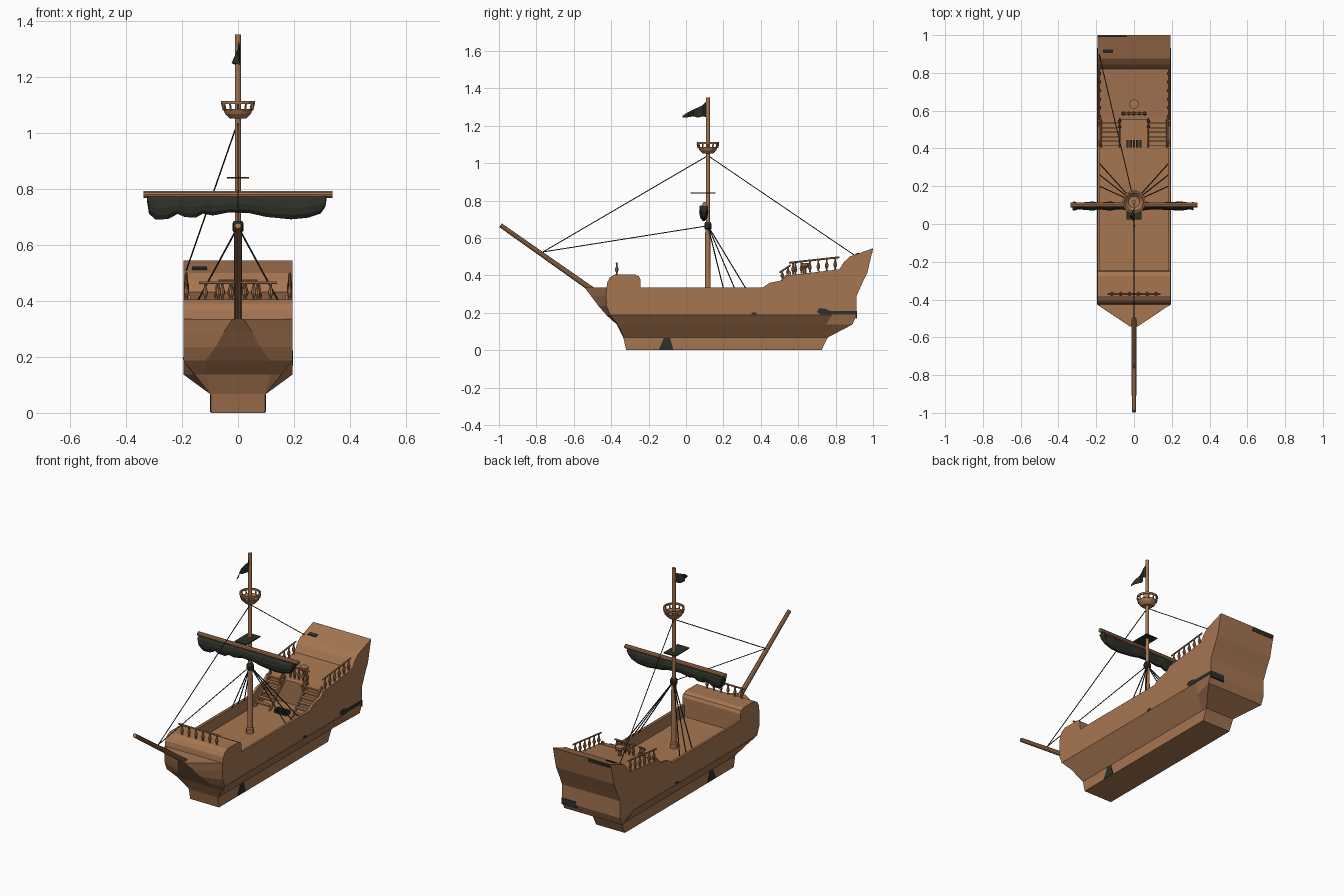
import bpy, bmesh, math
from mathutils import Vector

if "Cube" in bpy.data.objects:
    bpy.data.objects.remove(bpy.data.objects["Cube"])


def material(name, rgb):
    m = bpy.data.materials.new(name)
    m.diffuse_color = (*rgb, 1)
    m.use_nodes = True
    m.node_tree.nodes["Principled BSDF"].inputs["Base Color"].default_value = m.diffuse_color
    return m


WOOD = material("brown wood", (0.38, 0.18, 0.083))
DARK = material("dark tar cloth", (0.026, 0.029, 0.021))


def finish(name, bm, mat):
    bmesh.ops.recalc_face_normals(bm, faces=bm.faces)
    me = bpy.data.meshes.new(name)
    bm.to_mesh(me)
    bm.free()
    me.materials.append(mat)
    ob = bpy.data.objects.new(name, me)
    bpy.context.collection.objects.link(ob)
    return ob


def prism(name, yz, x0, x1, mat=WOOD):
    """Side-view outline pushed across from x0 to x1."""
    bm = bmesh.new()
    a = [bm.verts.new((x0, y, z)) for y, z in yz]
    b = [bm.verts.new((x1, y, z)) for y, z in yz]
    bm.faces.new(a)
    bm.faces.new(b[::-1])
    for i in range(len(a)):
        j = (i + 1) % len(a)
        bm.faces.new((a[i], b[i], b[j], a[j]))
    return finish(name, bm, mat)


def box(name, x0, x1, y0, y1, z0, z1, mat=WOOD):
    return prism(name, [(y0, z0), (y1, z0), (y1, z1), (y0, z1)], x0, x1, mat)


def lathe(name, profile, loc, mat=WOOD, seg=10):
    """Turned part from (radius, height) pairs."""
    bm = bmesh.new()
    rings = [[bm.verts.new((loc[0] + r * math.cos(k * math.tau / seg),
                            loc[1] + r * math.sin(k * math.tau / seg), loc[2] + z))
              for k in range(seg)] for r, z in profile]
    for a, b in zip(rings, rings[1:]):
        for k in range(seg):
            n = (k + 1) % seg
            bm.faces.new((a[k], a[n], b[n], b[k]))
    bm.faces.new(rings[0])
    bm.faces.new(rings[-1])
    return finish(name, bm, mat)


def rod(name, p, q, r, mat=WOOD, seg=10, r2=None):
    p, q = Vector(p), Vector(q)
    bm = bmesh.new()
    bmesh.ops.create_cone(bm, cap_ends=True, segments=seg, radius1=r,
                          radius2=r2 or r, depth=(q - p).length)
    bm.transform(Vector((0, 0, 1)).rotation_difference(q - p).to_matrix().to_4x4())
    bmesh.ops.translate(bm, verts=bm.verts, vec=(p + q) / 2)
    return finish(name, bm, mat)


def railing(name, p, q, count, h):
    """Top rail on turned balusters."""
    p, q = Vector(p), Vector(q)
    for i in range(count):
        s = h / 0.065
        lathe(name + "_baluster", [(.006, 0), (.004, .01 * s), (.01, .025 * s), (.008, .036 * s),
                                   (.004, .05 * s), (.006, h)],
              p.lerp(q, (i + .5) / count), seg=8)
    up = Vector((0, 0, h))
    rod(name + "_top_rail", p + up, q + up, .005, seg=6)


# Hull shell: per level, half-outline points (y, half width) bow, shoulder, quarter, stern
levels = [
    (0.0, (-.32, .097), (-.315, .097), (.70, .097), (.725, .097)),
    (.067, (-.335, .097), (-.33, .099), (.72, .099), (.757, .099)),
    (.137, (-.37, .115), (-.365, .155), (.75, .158), (.89, .195)),
    (.187, (-.425, .115), (-.405, .195), (.78, .195), (.912, .195)),
    (.235, (-.467, .08), (-.425, .195), (.80, .195), (.912, .195)),
    (.29, (-.508, .05), (-.427, .195), (.82, .195), (.912, .195)),
    (.335, (-.543, .02), (-.425, .195), (.84, .195), (.932, .195)),
]
bm = bmesh.new()
rings = []
for z, *half in levels:
    pts = [(w, y) for y, w in half] + [(-w, y) for y, w in reversed(half)]
    rings.append([bm.verts.new((x, y, z)) for x, y in pts])
for a, b in zip(rings, rings[1:]):
    for k in range(8):
        n = (k + 1) % 8
        bm.faces.new((a[k], a[n], b[n], b[k]))
bm.faces.new(rings[0])
t = rings[-1]
bm.faces.new((t[0], t[1], t[6], t[7]))  # small bow deck
finish("hull", bm, WOOD)

# Main deck, raised bow and stern, bulwarks
box("main_deck", -.19, .19, -.3, .6, .25, .262)
prism("forecastle", [(-.243, .25), (-.243, .378), (-.252, .395), (-.275, .405), (-.38, .405),
                     (-.405, .39), (-.42, .367), (-.425, .335), (-.42, .25)], -.1945, .1945)
prism("aftcastle", [(.55, .25), (.55, .40), (.82, .432), (.845, .472), (.875, .5), (1, .545),
                    (.985, .48), (.97, .415), (.931, .334), (.91, .29), (.905, .25)], -.1945, .1945)
for s in (-1, 1):
    prism("bulwark", [(-.25, .22), (.56, .22), (.56, .402), (.543, .40), (.516, .374), (.447, .36),
                      (.41, .335), (-.25, .332)], s * .18, s * .1945)

# Stairs, railings and helm stand
for s in (-1, 1):
    for i in range(6):
        f = i / 5
        y, z = .425 + .12 * f, .285 + .115 * f
        box("stair_tread", s * .08, s * .172, y - .01, y + .012, z - .004, z + .004)
    for x in (.076, .174):
        prism("stair_stringer", [(.405, .262), (.425, .262), (.562, .395), (.562, .42), (.55, .42)],
              s * x - .004, s * x + .004)
    railing("stair_rail", (s * .076, .50, .37), (s * .076, .56, .41), 2, .045)
    railing("aft_rail", (s * .185, .55, .402), (s * .185, .82, .432), 6, .065)
railing("quarterdeck_rail", (-.07, .585, .402), (.07, .585, .402), 5, .07)
railing("bow_rail", (-.14, -.37, .404), (.14, -.37, .404), 6, .06)
lathe("helm_stand", [(.012, 0), (.008, .03), (.025, .045), (.025, .06)], (0, .635, .405))
for i in range(5):
    box("deck_grate", -.04 + i * .017, -.028 + i * .017, .405, .445, .262, .285, DARK)

# Mast, collars, crow's nest, bowsprit, yard
my = .117
lathe("mast", [(.022, .262), (.022, .29), (.015, .295), (.014, .66), (.011, .68), (.011, 1.352)],
      (0, my, 0), seg=12)
lathe("mast_collar", [(.015, .645), (.02, .65), (.02, .675), (.015, .685)], (0, my, 0), DARK)
lathe("crows_nest", [(.03, 1.052), (.046, 1.068), (.053, 1.085), (.048, 1.085), (.03, 1.065)],
      (0, my, 0), seg=14)
lathe("crows_nest_rim", [(.053, 1.103), (.061, 1.103), (.061, 1.114), (.053, 1.114), (.053, 1.103)],
      (0, my, 0), seg=14).data
for k in range(12):
    a = k * math.tau / 12
    c, s = math.cos(a), math.sin(a)
    rod("nest_post", (.051 * c, my + .051 * s, 1.08), (.057 * c, my + .057 * s, 1.105), .004, seg=6)
# open the rim by dropping its end caps
rim = bpy.data.objects["crows_nest_rim"].data
bm = bmesh.new()
bm.from_mesh(rim)
bmesh.ops.delete(bm, geom=[f for f in bm.faces if len(f.verts) > 4], context='FACES_ONLY')
bm.to_mesh(rim)
bm.free()
box("mast_platform", -.04, .04, .024, .158, .837, .843, DARK)
rod("bowsprit", (0, -.50, .322), (0, -.992, .668), .015, r2=.012)
rod("yard", (-.337, .1, .78), (.337, .1, .78), .013)

# Furled sail: oval sections hanging under the yard with a scalloped hem
hem = [(-.325, .755), (-.318, .71), (-.295, .688), (-.25, .69), (-.215, .709), (-.19, .697),
       (-.15, .696), (-.125, .71), (-.09, .703), (-.03, .715), (.04, .712), (.1, .698),
       (.19, .689), (.25, .695), (.295, .71), (.312, .735), (.316, .76)]
bm = bmesh.new()
rings = []
for i, (x, zb) in enumerate(hem):
    top, w = .775, .021 + .004 * math.sin(i * 2.1)
    mid, hh = (top + zb) / 2, (top - zb) / 2
    rings.append([bm.verts.new((x, .095 + w * math.cos(k * math.tau / 10),
                                mid + hh * math.sin(k * math.tau / 10))) for k in range(10)])
for a, b in zip(rings, rings[1:]):
    for k in range(10):
        n = (k + 1) % 10
        bm.faces.new((a[k], a[n], b[n], b[k]))
bm.faces.new(rings[0])
bm.faces.new(rings[-1])
finish("furled_sail", bm, DARK)

# Flag: rippled strips narrowing to a ragged tip
bm = bmesh.new()
cols = []
for i, (y, zb, zt) in enumerate([(.112, 1.245, 1.335), (.09, 1.25, 1.31), (.065, 1.243, 1.298),
                                 (.04, 1.25, 1.287), (.01, 1.245, 1.272), (-.02, 1.243, 1.252)]):
    x = .016 * math.sin(i * 1.7)
    cols.append([bm.verts.new((x - .008, y, zb)), bm.verts.new((x * .4, y, zt))])
for a, b in zip(cols, cols[1:]):
    bm.faces.new((a[0], b[0], b[1], a[1]))
finish("flag", bm, DARK)

# Rigging
head, low, sprit = (0, my, 1.04), (0, my, .665), (0, -.765, .525)
for p, q in ((head, sprit), (low, sprit), (head, (-.185, .9, .508))):
    rod("stay_rope", p, q, .0025, DARK, 6)
for s in (-1, 1):
    for y in (.2, .26, .32):
        rod("shroud_rope", low, (s * .182, y, .33), .003, DARK, 6)

# Dark worn patches, thin plates on the hull
for s in (-1, 1):
    prism("keel_patch", [(-.145, .003), (-.068, .003), (-.085, .065), (-.118, .065)],
          s * .095, s * .1005, DARK)
    prism("small_patch", [(.35, .19), (.38, .192), (.375, .2), (.352, .2)],
          s * .19, s * .197, DARK)
prism("quarter_patch", [(.70, .205), (.72, .19), (.914, .19), (.914, .208), (.77, .21), (.745, .222),
                        (.71, .222)], .19, .197, DARK)
prism("transom_patch", [(.905, .17), (.915, .17), (.915, .208), (.905, .208)], .10, .197, DARK)
prism("transom_top_patch", [(.99, .52), (.996, .52), (1.0, .543), (.994, .543)], -.19, -.04, DARK)
prism("stern_top_patch", [(.905, .508), (.925, .516), (.925, .522), (.905, .515)], -.165, -.11, DARK)
